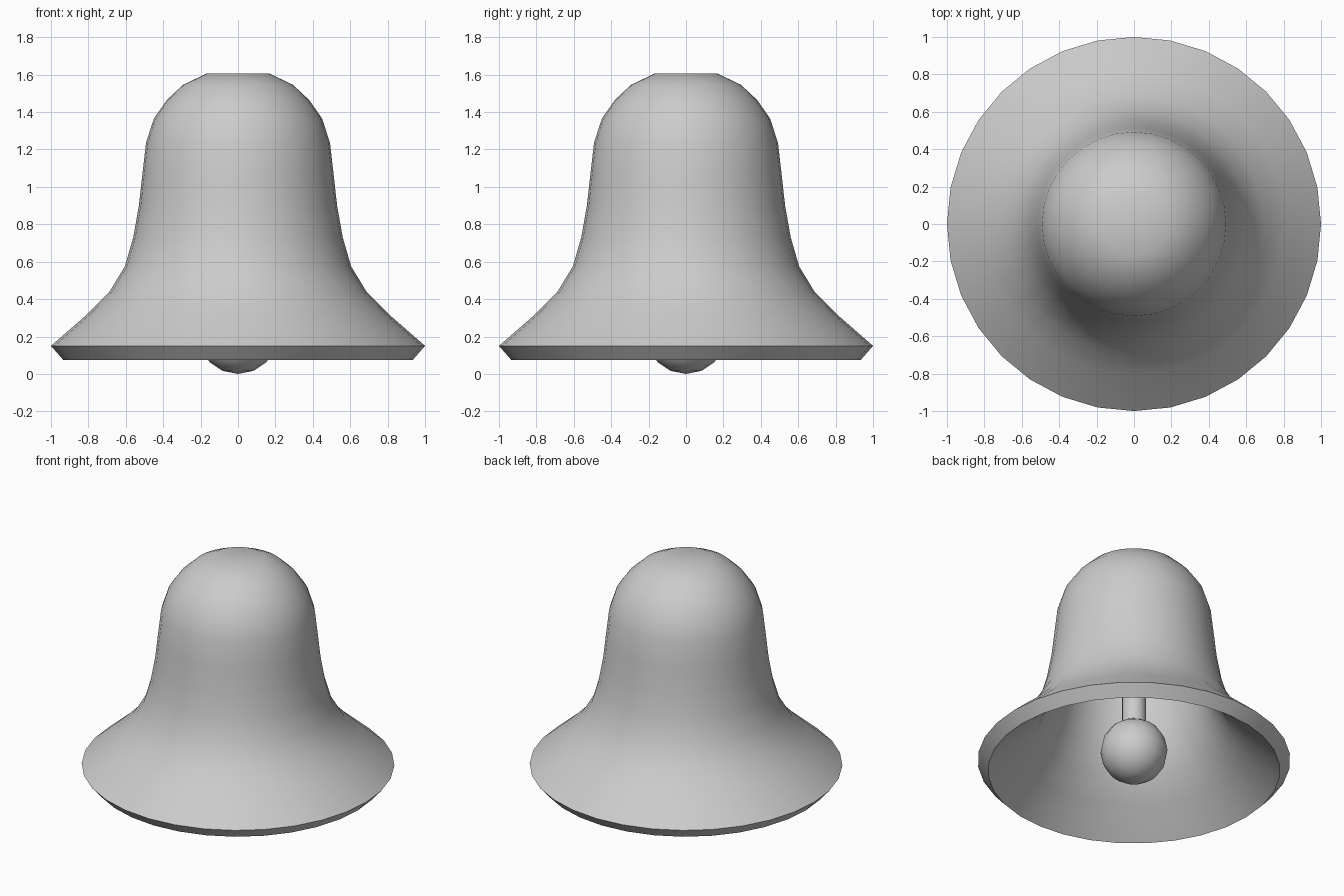
import bpy
import bmesh
import math

cube = bpy.data.objects.get("Cube")
if cube:
    bpy.data.objects.remove(cube, do_unlink=True)

# Single metal colour
metal = bpy.data.materials.new("light_grey_metal")
metal.use_nodes = True
GREY = (0.6, 0.6, 0.6, 1.0)
metal.diffuse_color = GREY
metal.node_tree.nodes["Principled BSDF"].inputs["Base Color"].default_value = GREY


def finish(obj):
    """Assign the metal and smooth everything except hard edges."""
    obj.data.materials.clear()
    obj.data.materials.append(metal)
    bpy.ops.object.select_all(action="DESELECT")
    obj.select_set(True)
    bpy.context.view_layer.objects.active = obj
    bpy.ops.object.shade_smooth_by_angle(angle=math.radians(35))


def lathe(name, profile, segments):
    """Spin a radius/height profile around the z axis."""
    bm = bmesh.new()
    verts = [bm.verts.new((r, 0, z)) for r, z in profile]
    edges = [bm.edges.new(pair) for pair in zip(verts, verts[1:])]
    bmesh.ops.spin(bm, geom=verts + edges, cent=(0, 0, 0), axis=(0, 0, 1),
                   angle=math.tau, steps=segments, use_merge=True)
    bmesh.ops.remove_doubles(bm, verts=bm.verts, dist=0.0005)
    bmesh.ops.recalc_face_normals(bm, faces=bm.faces)
    # Open shell: make sure the crown faces up
    crown = max(bm.faces, key=lambda f: f.calc_center_median().z)
    crown.normal_update()
    if crown.normal.z < 0:
        bmesh.ops.reverse_faces(bm, faces=bm.faces)
    mesh = bpy.data.meshes.new(name)
    bm.to_mesh(mesh)
    bm.free()
    obj = bpy.data.objects.new(name, mesh)
    bpy.context.collection.objects.link(obj)
    return obj


# Bell shell: flared lathe profile given an even wall thickness inwards
shell_profile = [
    (0, 1.605), (0.17, 1.605), (0.295, 1.545), (0.38, 1.465), (0.45, 1.365),
    (0.492, 1.235), (0.512, 1.06), (0.53, 0.9), (0.56, 0.73), (0.605, 0.575),
    (0.69, 0.435), (0.805, 0.32), (1.0, 0.15),
]
shell = lathe("bell_shell", shell_profile, 32)
wall = shell.modifiers.new("wall", "SOLIDIFY")
wall.thickness = 0.1
wall.offset = -1
bpy.context.view_layer.objects.active = shell
bpy.ops.object.modifier_apply(modifier="wall")
finish(shell)

# Clapper ball hanging just below the rim
BALL = 0.215
bpy.ops.mesh.primitive_uv_sphere_add(segments=16, ring_count=8, radius=BALL,
                                     location=(0, 0, BALL))
ball = bpy.context.object
ball.name = "clapper_ball"
finish(ball)

# Clapper rod from the ball up into the crown
low, high = BALL, 1.53
bpy.ops.mesh.primitive_cylinder_add(vertices=16, radius=0.077, depth=high - low,
                                    location=(0, 0, (low + high) / 2))
rod = bpy.context.object
rod.name = "clapper_rod"
finish(rod)
